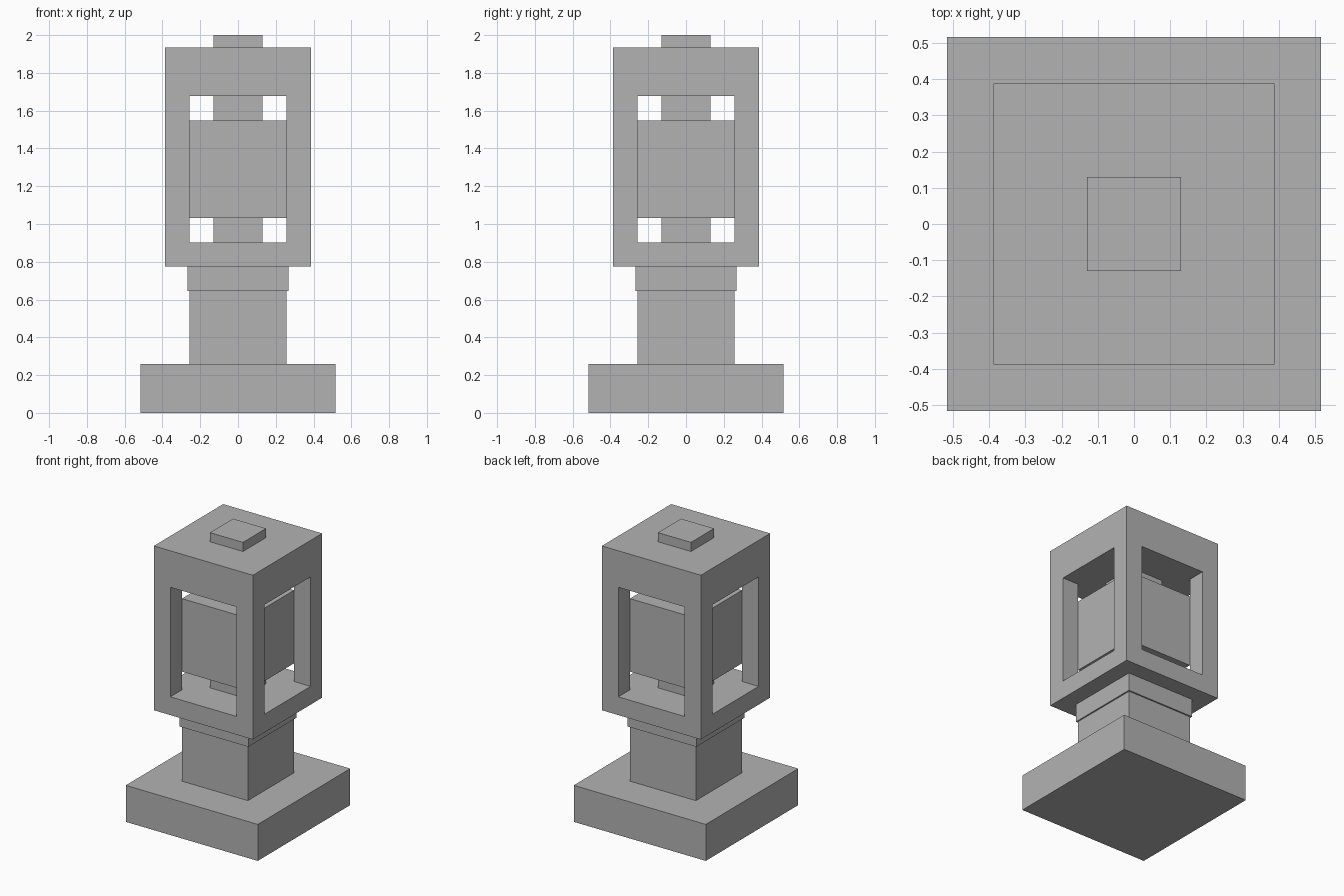
import bpy

default_cube = bpy.data.objects.get("Cube")
if default_cube:
    bpy.data.objects.remove(default_cube, do_unlink=True)

U = 2 / 15.5  # modular unit: the whole lantern is 15.5 units tall

stone = bpy.data.materials.new("grey stone")
stone.use_nodes = True
GREY = (0.45, 0.45, 0.45, 1)
stone.diffuse_color = GREY
stone.node_tree.nodes["Principled BSDF"].inputs["Base Color"].default_value = GREY


def block(name, half_x, half_y, bottom, top):
    """Box centred on the z axis, measured in modular units."""
    bpy.ops.mesh.primitive_cube_add(size=1, location=(0, 0, (bottom + top) / 2 * U))
    ob = bpy.context.object
    ob.name = ob.data.name = name
    ob.scale = (2 * half_x * U, 2 * half_y * U, (top - bottom) * U)
    bpy.ops.object.transform_apply(location=False, rotation=False, scale=True)
    ob.data.materials.append(stone)
    return ob


# Pedestal
block("base", 4, 4, 0, 2)
block("pillar", 2, 2, 2, 5)
block("collar", 2.08, 2.08, 5, 6)

# Lamp and its supports
block("lower_lamp_support", 1, 1, 7, 8)
block("lamp", 2, 2, 8, 12)
block("upper_lamp_support", 1, 1, 12, 13)

# Open housing: two crossing tunnels leave four corner posts
housing = block("housing", 3, 3, 6, 15)
for half_x, half_y in ((5, 2), (2, 5)):
    cutter = block("window_cutter", half_x, half_y, 7, 13)
    cutter.hide_render = True
    cut = housing.modifiers.new("windows", "BOOLEAN")
    cut.operation = "DIFFERENCE"
    cut.solver = "EXACT"
    cut.object = cutter
    bpy.context.view_layer.objects.active = housing
    bpy.ops.object.modifier_apply(modifier=cut.name)
    bpy.data.objects.remove(cutter, do_unlink=True)

# Cap
block("cap", 1, 1, 15, 15.5)
